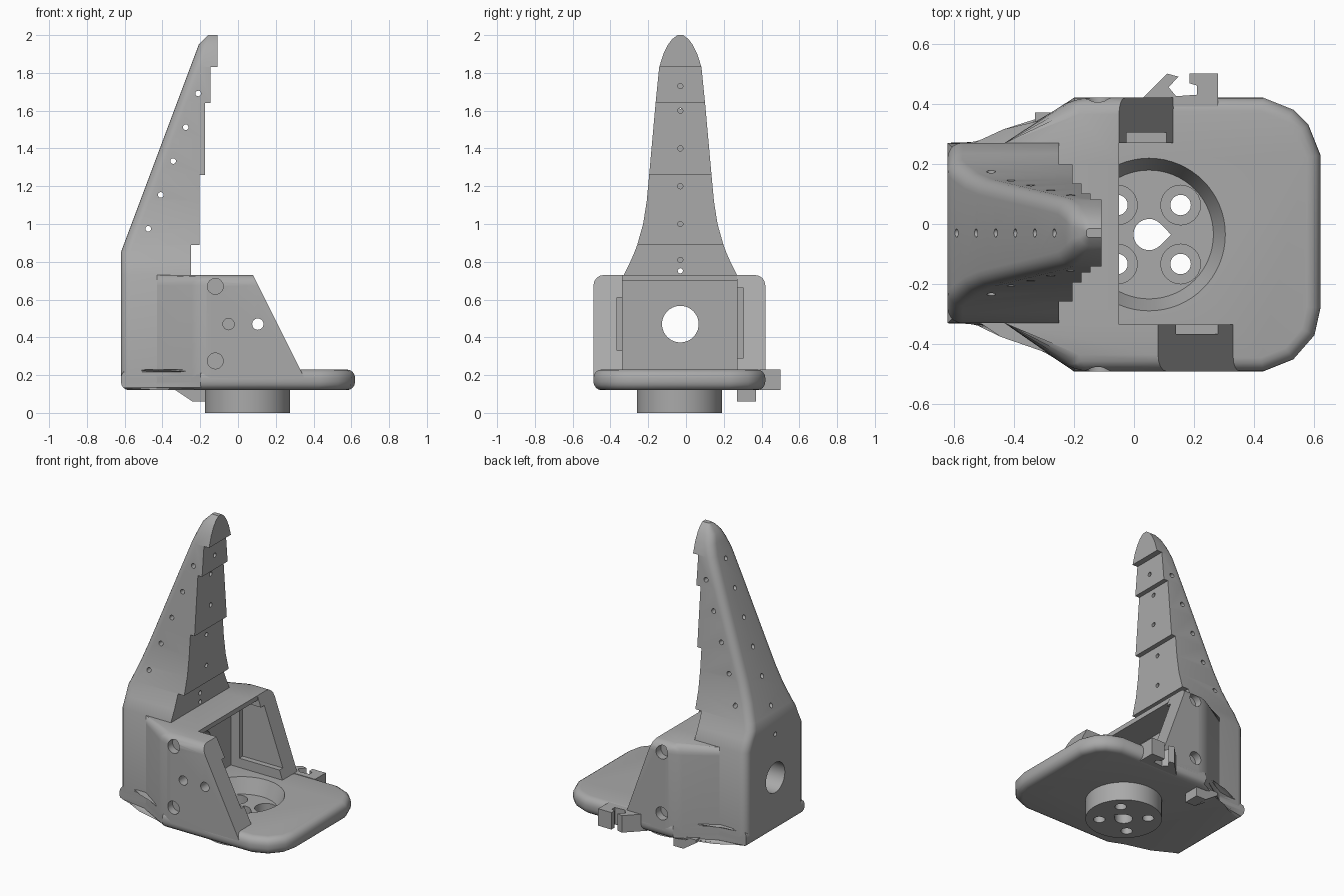
import bpy, bmesh, math
from mathutils import Vector, Matrix

cube = bpy.data.objects.get("Cube")
if cube:
    bpy.data.objects.remove(cube)

CY = -0.03          # symmetry plane of the finger
mat = bpy.data.materials.new("plain grey")
mat.use_nodes = True
GREY = (0.4, 0.4, 0.4, 1)
mat.diffuse_color = GREY
mat.node_tree.nodes["Principled BSDF"].inputs["Base Color"].default_value = GREY


def make(name, bm):
    bmesh.ops.recalc_face_normals(bm, faces=bm.faces)
    me = bpy.data.meshes.new(name)
    bm.to_mesh(me)
    bm.free()
    me.materials.append(mat)
    ob = bpy.data.objects.new(name, me)
    bpy.context.collection.objects.link(ob)
    return ob


def prism(bm, pts, lo, hi, axis="z"):
    """Extrude a 2D outline along z (outline xy) or along y (outline xz)."""
    def place(p, h):
        return (p[0], p[1], h) if axis == "z" else (p[0], h, p[1])
    a = [bm.verts.new(place(p, lo)) for p in pts]
    b = [bm.verts.new(place(p, hi)) for p in pts]
    bm.faces.new(a)
    bm.faces.new(b)
    for i in range(len(pts)):
        j = (i + 1) % len(pts)
        bm.faces.new((a[i], a[j], b[j], b[i]))


def box(bm, x0, x1, y0, y1, z0, z1):
    prism(bm, [(x0, y0), (x1, y0), (x1, y1), (x0, y1)], z0, z1)


def rod(bm, start, end, r, r2=None, seg=24):
    s, e = Vector(start), Vector(end)
    d = e - s
    m = Matrix.Translation((s + e) / 2) @ d.to_track_quat("Z", "Y").to_matrix().to_4x4()
    bmesh.ops.create_cone(bm, cap_ends=True, segments=seg, radius1=r,
                          radius2=r if r2 is None else r2, depth=d.length, matrix=m)


def round_edges(bm, test, width, seg=4):
    edges = [e for e in bm.edges if test(*[v.co for v in e.verts])]
    bmesh.ops.bevel(bm, geom=edges, offset=width, segments=seg, profile=0.5,
                    affect="EDGES", clamp_overlap=True)


def cut(ob, fill):
    """Subtract each tool drawn by the fill functions, then bake the result."""
    for f in fill:
        bm = bmesh.new()
        f(bm)
        tool = make("cutter", bm)
        tool.hide_render = True
        mod = ob.modifiers.new("cut", "BOOLEAN")
        mod.operation, mod.solver, mod.object = "DIFFERENCE", "EXACT", tool
        dg = bpy.context.evaluated_depsgraph_get()
        me = bpy.data.meshes.new_from_object(ob.evaluated_get(dg))
        ob.modifiers.clear()
        ob.data = me
        bpy.data.objects.remove(tool)


def cable_hole(bm):
    rod(bm, (-0.8, CY, 0.47), (0, CY, 0.47), 0.097, seg=40)


# Base plate with rounded rim
HX, HY = 0.05, -0.035          # axis of the round mount
bm = bmesh.new()
prism(bm, [(-0.62, -0.33), (-0.43, -0.33), (-0.2, -0.49), (0.43, -0.49), (0.53, -0.45),
           (0.6, -0.37), (0.62, -0.28), (0.62, 0.23), (0.58, 0.33), (0.53, 0.38),
           (0.43, 0.42), (-0.2, 0.42), (-0.42, 0.27), (-0.62, 0.27)], 0.12, 0.23)
round_edges(bm, lambda a, b: abs(a.z - b.z) < 0.01, 0.045)
base = make("base_plate", bm)

# Round mount below the plate
bm = bmesh.new()
rod(bm, (HX, HY, 0), (HX, HY, 0.135), 0.225, seg=64)
mount = make("round_mount", bm)


def recess(bm):
    rod(bm, (HX, HY, 0.13), (HX, HY, 0.24), 0.212, 0.258, seg=64)


def mount_holes(bm):
    arc = [math.radians(45 + i * 270 / 16) for i in range(17)]
    prism(bm, [(HX + 0.052 * math.cos(a), HY + 0.052 * math.sin(a)) for a in arc]
          + [(HX + 0.073, HY)], -0.1, 0.3)
    for sx in (-1, 1):
        for sy in (-1, 1):
            rod(bm, (HX + sx * 0.105, HY + sy * 0.098, -0.1),
                (HX + sx * 0.105, HY + sy * 0.098, 0.3), 0.034)


def mount_sinks(bm):
    for sx in (-1, 1):
        for sy in (-1, 1):
            rod(bm, (HX + sx * 0.105, HY + sy * 0.098, 0.06),
                (HX + sx * 0.105, HY + sy * 0.098, 0.3), 0.066)


cut(base, [recess, mount_holes, mount_sinks])
cut(mount, [mount_holes, mount_sinks])

# Housing: two side walls, roof and shoulders around an open cavity
bm = bmesh.new()
prism(bm, [(-0.5, -0.29), (-0.43, -0.33), (-0.2, -0.49), (0.5, -0.49),
           (0.5, 0.42), (-0.2, 0.42), (-0.43, 0.27), (-0.5, 0.23)], 0.17, 0.73)
round_edges(bm, lambda a, b: (a.z > 0.7 and b.z > 0.7 and min(a.x, b.x) < 0.49)
            or (abs(a.x + 0.2) < 0.01 and abs(b.x + 0.2) < 0.01), 0.055)
housing = make("housing", bm)


def cavity(bm):
    box(bm, -0.24, 0.9, -0.335, 0.27, 0.1, 0.7)


def roof_opening(bm):
    box(bm, -0.05, 0.9, -0.335, 0.27, 0.1, 0.9)


def slope(x_top, x_low, y0, y1):
    dx = (x_low - x_top) / 0.5
    return lambda bm: prism(bm, [(x_top - 0.2 * dx, 0.93), (1, 0.93), (1, 0.1),
                                 (x_low + 0.13 * dx, 0.1)], y0, y1, "y")


def pockets(bm):
    box(bm, -0.18, 0.6, 0.2, 0.305, 0.29, 0.66)
    box(bm, -0.1, 0.6, -0.366, -0.3, 0.33, 0.61)


def wall_holes(bm):
    for x, z in ((-0.12, 0.67), (-0.12, 0.275)):
        for y0, y1 in ((-0.6, -0.44), (0.37, 0.6)):
            rod(bm, (x, y0, z), (x, y1, z), 0.042)
    for x in (-0.05, 0.105):
        rod(bm, (x, -0.6, 0.47), (x, -0.3, 0.47), 0.03)


cut(housing, [cavity, roof_opening, slope(0.08, 0.33, -0.6, -0.3),
              slope(-0.05, 0.13, 0.2, 0.6), pockets, wall_holes, cable_hole])

# Finger: lofted sections with rounded back edges and a stepped front
widths = [(0.17, 0.3), (0.73, 0.3), (0.8, 0.265), (0.85, 0.243), (0.89, 0.228), (1.0, 0.197),
          (1.12, 0.178), (1.26, 0.165), (1.45, 0.148), (1.64, 0.131), (1.83, 0.112),
          (1.9, 0.09), (1.95, 0.065), (1.98, 0.042), (2.0, 0.015)]
steps = [(0.89, -0.25), (1.26, -0.205), (1.64, -0.175), (1.83, -0.145), (3, -0.108)]


def section(bm, z, w, front):
    back = -0.62 + max(0, z - 0.85) * 0.375 + max(0, z - 1.95) * 0.6
    r = min(0.05, 0.7 * w)
    pts = [(front, w)]
    for i in range(6):
        a = math.radians(90 + 18 * i)
        pts.append((back + r + r * math.cos(a), w - r + r * math.sin(a)))
    pts += [(x, -y) for x, y in reversed(pts)]
    return [bm.verts.new((x, CY + y, z)) for x, y in pts]


bm = bmesh.new()
rings = []
for z, w in widths:
    front = next(f for top, f in steps if z <= top)
    rings.append(section(bm, z, w, front))
    for i, (top, f) in enumerate(steps):
        if abs(z - top) < 0.001:
            rings.append(section(bm, z, w, steps[i + 1][1]))
for a, b in zip(rings, rings[1:]):
    for i in range(len(a)):
        j = (i + 1) % len(a)
        bm.faces.new((a[i], a[j], b[j], b[i]))
bm.faces.new(rings[0])
bm.faces.new(rings[-1])
bmesh.ops.remove_doubles(bm, verts=bm.verts, dist=0.0005)
finger = make("finger", bm)


def cross_holes(bm):
    for i in range(5):
        x, z = -0.475 + i * 0.066, 0.975 + i * 0.179
        rod(bm, (x, -0.6, z), (x, 0.6, z), 0.015, seg=12)


def front_holes(bm):
    for z in (0.81, 1.0, 1.2, 1.4, 1.6, 1.73):
        rod(bm, (-0.28, CY, z), (0, CY, z), 0.014, seg=12)


def back_holes(bm):
    rod(bm, (-0.8, CY, 0.752), (0, CY, 0.752), 0.014, seg=12)
    for i in range(6):
        x = -0.59 + i * 0.065
        z = 0.85 + (x + 0.62) / 0.375
        rod(bm, (x - 0.1, CY, z), (x + 0.06, CY, z), 0.014, seg=12)


cut(finger, [cross_holes, front_holes, back_holes, cable_hole])

# Clip hooks on the left edge, and the small foot under it
bm = bmesh.new()
prism(bm, [(0.0, 0.39), (0.03, 0.42), (0.11, 0.5), (0.148, 0.49), (0.115, 0.455),
           (0.14, 0.425), (0.14, 0.39)], 0.12, 0.23)
prism(bm, [(0.185, 0.5), (0.28, 0.5), (0.28, 0.39), (0.14, 0.39), (0.14, 0.425),
           (0.21, 0.43), (0.21, 0.46), (0.185, 0.468)], 0.12, 0.23)
make("clip_hooks", bm)
bm = bmesh.new()
prism(bm, [(-0.33, 0.14), (-0.33, 0.12), (-0.24, 0.06), (-0.17, 0.06), (-0.17, 0.14)],
      0.27, 0.37, "y")
make("small_foot", bm)

# Smooth curves, keep hard edges
bpy.ops.object.select_all(action="DESELECT")
for ob in bpy.context.collection.objects:
    if ob.type == "MESH" and mat.name in ob.data.materials:
        ob.select_set(True)
        bpy.context.view_layer.objects.active = ob
bpy.ops.object.shade_smooth_by_angle(angle=math.radians(32))
